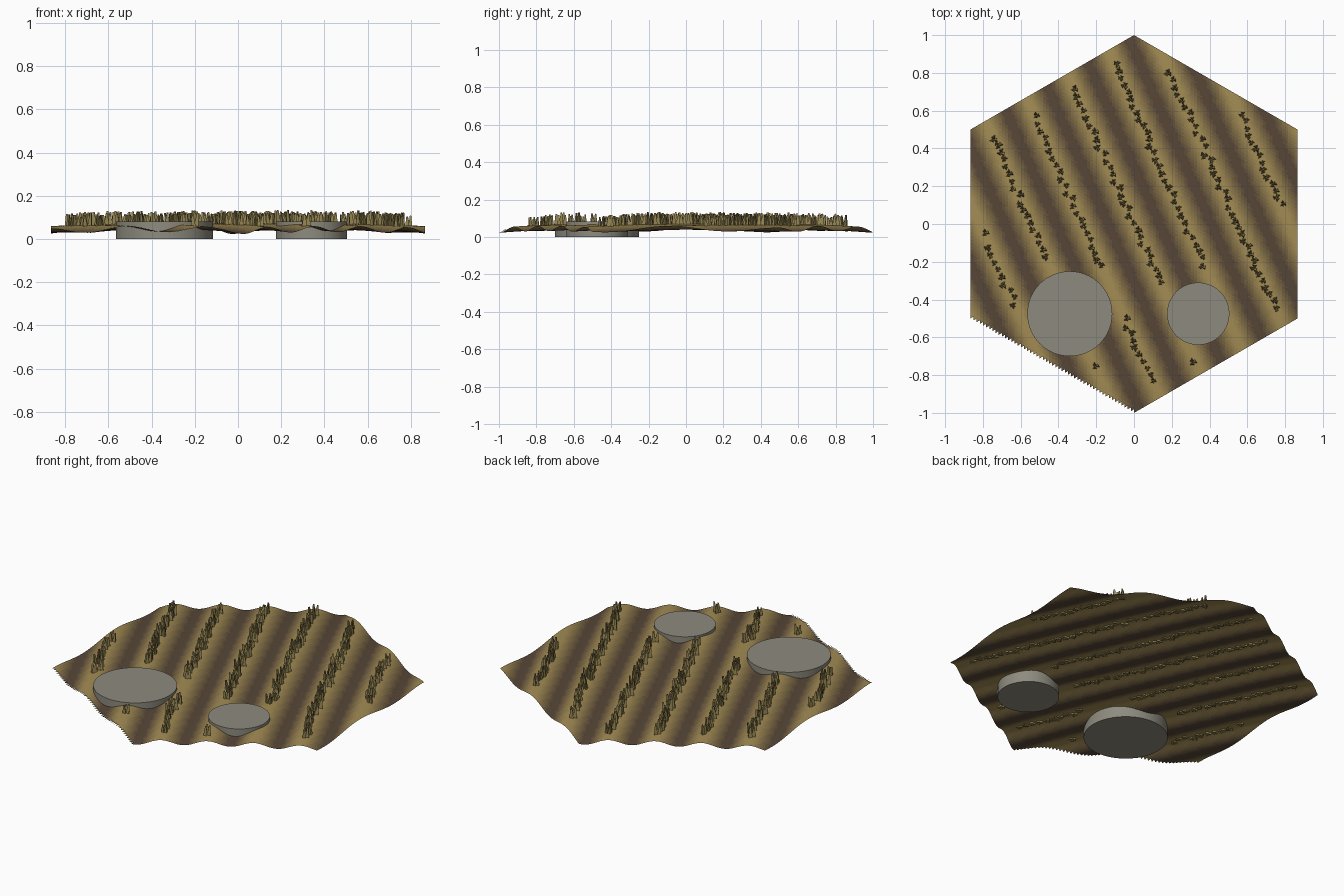
import bpy, bmesh, math, random
from mathutils import Vector, Matrix

if "Cube" in bpy.data.objects:
    bpy.data.objects.remove(bpy.data.objects["Cube"])

random.seed(4)
PITCH = 0.25                                   # furrow spacing
ANG = math.radians(24)
NORMAL = Vector((math.cos(ANG), math.sin(ANG)))    # across the furrows
ALONG = Vector((-math.sin(ANG), math.cos(ANG)))    # along the furrows
PADS = [("large_stone_pad", -0.34, -0.475, 0.225),
        ("small_stone_pad", 0.34, -0.475, 0.165)]


def material(name, rgb):
    m = bpy.data.materials.new(name)
    m.diffuse_color = (*rgb, 1)
    m.use_nodes = True
    m.node_tree.nodes["Principled BSDF"].inputs["Base Color"].default_value = m.diffuse_color
    return m


def make_object(name, bm, mats):
    me = bpy.data.meshes.new(name)
    bm.to_mesh(me)
    bm.free()
    for m in mats:
        me.materials.append(m)
    ob = bpy.data.objects.new(name, me)
    bpy.context.collection.objects.link(ob)
    return ob


def ridge(x, y):
    u = x * NORMAL.x + y * NORMAL.y
    return math.cos(2 * math.pi * u / PITCH)


def height(x, y):
    return 0.058 + 0.014 * ridge(x, y) - 0.022 * (x * x + y * y) ** 2


# ploughed hexagonal field: open sheet on a triangular lattice
N, LEVELS = 52, 10
light, dark = Vector((0.37, 0.265, 0.09)), Vector((0.095, 0.062, 0.038))
soil = [material(f"soil_{k}", dark.lerp(light, k / (LEVELS - 1))) for k in range(LEVELS)]
bm = bmesh.new()
grid = {}
for i in range(-N, N + 1):
    for j in range(-N, N + 1):
        if abs(i + j) <= N:
            x, y = j * math.sqrt(0.75) / N, (i + j / 2) / N
            grid[i, j] = bm.verts.new((x, y, height(x, y)))
for i, j in list(grid):
    for keys in (((i, j), (i, j + 1), (i + 1, j)),
                 ((i + 1, j), (i, j + 1), (i + 1, j + 1))):
        if all(k in grid for k in keys):
            f = bm.faces.new([grid[k] for k in keys])
            c = f.calc_center_median()
            f.material_index = min(LEVELS - 1, int((ridge(c.x, c.y) + 1) / 2 * LEVELS))
            f.smooth = True
make_object("ploughed_field", bm, soil)

# round stone pads
stone = material("stone", (0.27, 0.26, 0.21))
for name, x, y, r in PADS:
    bm = bmesh.new()
    bmesh.ops.create_cone(bm, cap_ends=True, segments=64, radius1=r, radius2=r, depth=0.082,
                          matrix=Matrix.Translation((x, y, 0.041)))
    for f in bm.faces:
        f.smooth = abs(f.normal.z) < 0.5
    for e in bm.edges:
        e.smooth = all(f.smooth for f in e.link_faces)
    make_object(name, bm, [stone])

# stubble tufts along each ridge, kept clear of the rim and pads
straw = material("straw", (0.3, 0.235, 0.085))


def clear_ground(p):
    rim = max(abs(p.x), abs(p.x) / 2 + abs(p.y) * math.sqrt(0.75))
    return rim < 0.79 and all(math.hypot(p.x - x, p.y - y) > r + 0.065 for _, x, y, r in PADS)


def add_tuft(bm, p, size):
    spin = random.uniform(0, math.tau)
    for k in range(3):
        a = spin + k * math.tau / 3
        out = Vector((math.cos(a), math.sin(a), 0))
        base = Vector((p.x, p.y, height(p.x, p.y) - 0.008)) + out * 0.010 * size
        h = random.uniform(0.052, 0.068) * size
        lean = Matrix.Rotation(random.uniform(-0.05, 0.14), 4, Vector((-out.y, out.x, 0)))
        bmesh.ops.create_cone(bm, cap_ends=True, segments=3, radius1=0.014 * size,
                              radius2=0.005 * size, depth=h,
                              matrix=Matrix.Translation(base) @ lean
                              @ Matrix.Translation((0, 0, h / 2)) @ Matrix.Rotation(a, 4, 'Z'))


for row in range(-3, 4):
    bm = bmesh.new()
    s = -1.0
    while s < 1.0:
        p = NORMAL * (row * PITCH + random.uniform(-0.016, 0.016)) + ALONG * s
        if clear_ground(p):
            add_tuft(bm, p, random.uniform(0.8, 1.08))
        s += random.uniform(0.034, 0.046)
    make_object(f"stubble_row_{row + 4}", bm, [straw])
